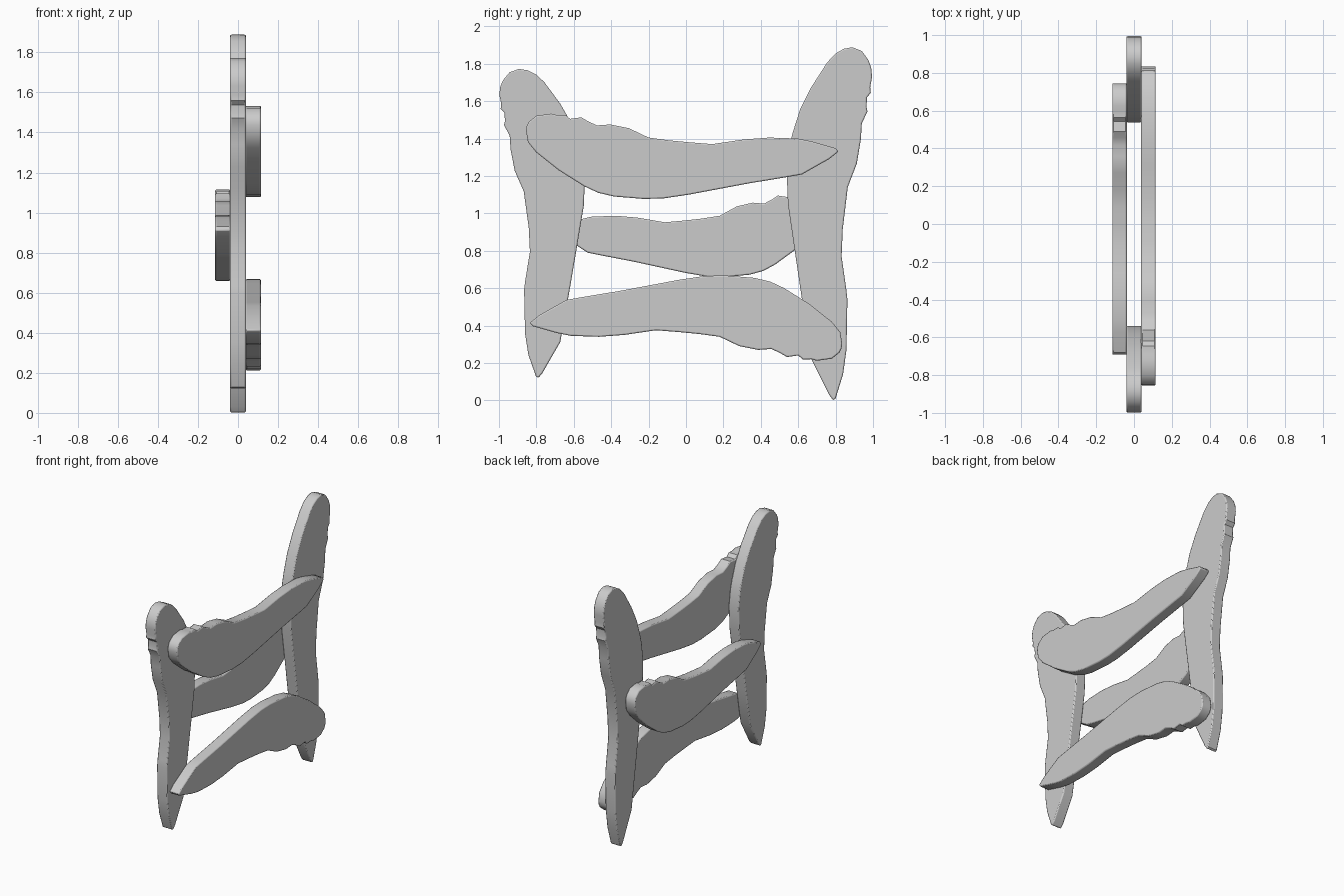
import bpy, bmesh

# Side profile (y, z) of a rail: blunt knobbly end at the left, pointed end at the right
RAIL = [(-.855, 1.44), (-.852, 1.465), (-.84, 1.49), (-.80, 1.522), (-.72, 1.533), (-.69, 1.525),
        (-.645, 1.526), (-.62, 1.505), (-.56, 1.513), (-.52, 1.49), (-.475, 1.47),
        (-.405, 1.475), (-.305, 1.455), (-.20, 1.405), (-.09, 1.39), (.015, 1.38),
        (.14, 1.37), (.31, 1.395), (.445, 1.405), (.595, 1.40), (.67, 1.385),
        (.80, 1.348), (.815, 1.33), (.765, 1.29), (.62, 1.208), (.535, 1.193),
        (.335, 1.16), (.015, 1.10), (-.12, 1.08), (-.225, 1.077), (-.385, 1.09), (-.47, 1.11),
        (-.545, 1.145), (-.68, 1.23), (-.80, 1.325), (-.845, 1.38)]

# Side profile (y, z) of the right post: pointed foot, rounded knobbly top
POST = [(.787, .0), (.765, .03), (.67, .22), (.62, .54), (.58, .81), (.545, 1.05),
        (.538, 1.24), (.555, 1.37), (.57, 1.43), (.61, 1.555), (.67, 1.675),
        (.755, 1.807), (.80, 1.855), (.845, 1.88), (.89, 1.888), (.94, 1.868),
        (.975, 1.82), (.99, 1.78), (.995, 1.73), (.985, 1.675), (.988, 1.645), (.968, 1.62),
        (.965, 1.57), (.97, 1.545), (.94, 1.48), (.935, 1.395), (.913, 1.265),
        (.865, 1.14), (.838, .915), (.832, .77), (.857, .595), (.863, .54),
        (.858, .27), (.84, .14), (.80, .01)]


def board(name, profile, x0, x1, sy=1, oy=0, sz=1, oz=0):
    """Extrude a scaled, shifted side profile between x0 and x1 with softened rims."""
    bm = bmesh.new()
    face = bm.faces.new([bm.verts.new((x0, y * sy + oy, z * sz + oz)) for y, z in profile])
    new = bmesh.ops.extrude_face_region(bm, geom=[face])["geom"]
    bmesh.ops.translate(bm, vec=(x1 - x0, 0, 0),
                        verts=[v for v in new if isinstance(v, bmesh.types.BMVert)])
    bmesh.ops.recalc_face_normals(bm, faces=bm.faces)
    mesh = bpy.data.meshes.new(name)
    bm.to_mesh(mesh)
    bm.free()
    obj = bpy.data.objects.new(name, mesh)
    bpy.context.collection.objects.link(obj)
    bevel = obj.modifiers.new("soft_rim", "BEVEL")
    bevel.width, bevel.segments = .007, 2
    bevel.limit_method, bevel.angle_limit = "ANGLE", 1.4
    bpy.ops.object.select_all(action="DESELECT")
    obj.select_set(True)
    bpy.context.view_layer.objects.active = obj
    bpy.ops.object.shade_smooth_by_angle(angle=.6)


# Posts: the left one is a shorter mirror image, starting a little higher
board("right_post", POST, -.04, .04)
board("left_post", POST, -.04, .04, sy=-1.003, sz=.875, oz=.12)

# Rails: lower one is the upper turned half round, middle one is mirrored behind the posts
board("upper_rail", RAIL, .038, .115)
board("lower_rail", RAIL, .038, .115, sy=-1, oy=-.02, sz=-1, oz=1.745)
board("middle_rail", RAIL, -.115, -.038, sy=-.862, oy=.008, oz=-.418)
